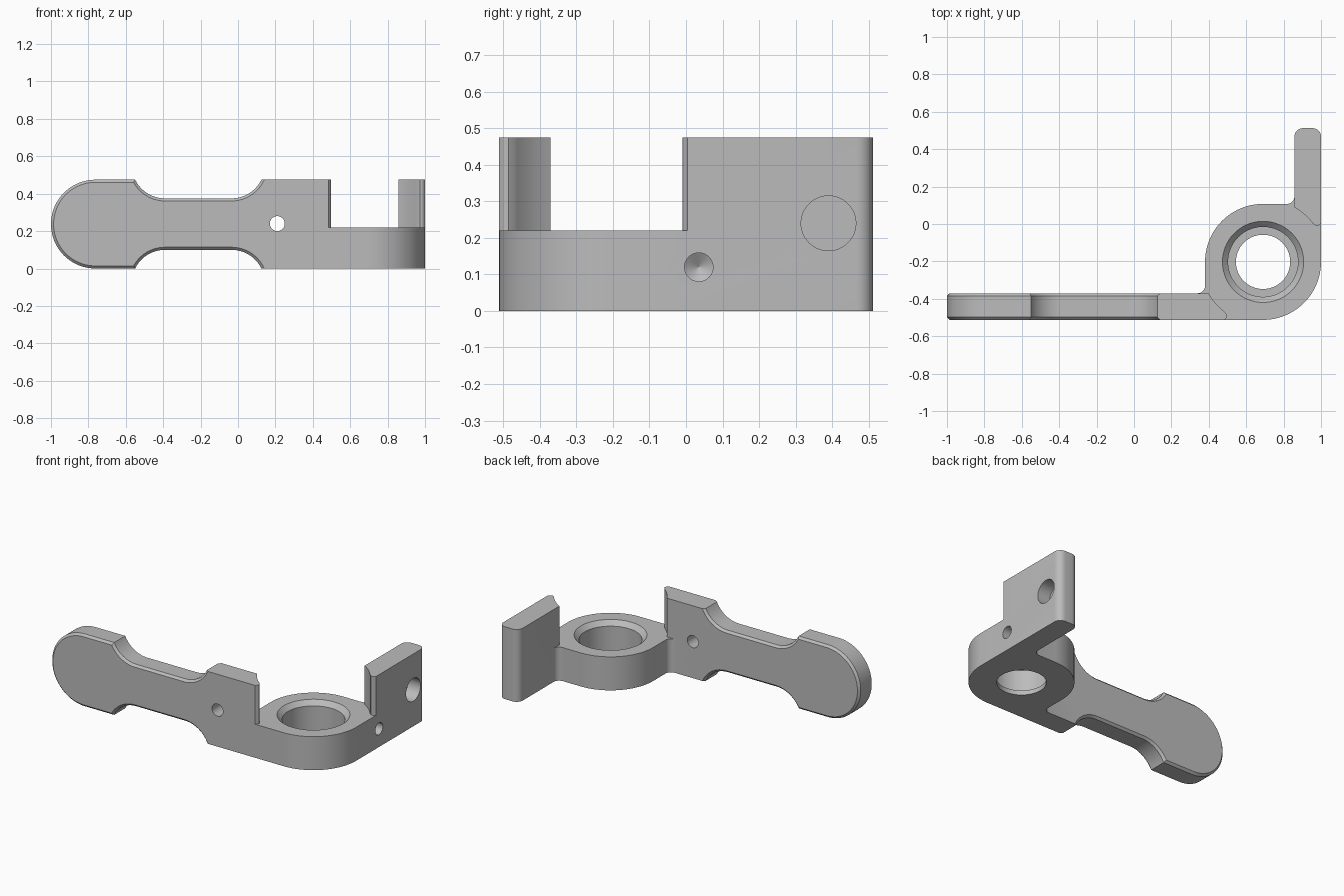
import bpy, bmesh
from math import sin, cos, radians, pi
from mathutils import Matrix, Vector

if "Cube" in bpy.data.objects:
    bpy.data.objects.remove(bpy.data.objects["Cube"])

CX, CY = 0.69, -0.2025      # bore centre
R = 0.31                    # outer radius around the bore
T = 0.168                   # inner face offset of arm and wall from the bore centre
H, PLATE = 0.475, 0.22      # full height, ring plate height
F = 0.04                    # inner fillet radius


def arc(cx, cy, r, a, b, n=12):
    return [(cx + r * cos(radians(a + (b - a) * i / n)),
             cy + r * sin(radians(a + (b - a) * i / n))) for i in range(n + 1)]


def make(name, bm):
    bmesh.ops.remove_doubles(bm, verts=bm.verts, dist=1e-5)
    bmesh.ops.recalc_face_normals(bm, faces=bm.faces)
    mesh = bpy.data.meshes.new(name)
    bm.to_mesh(mesh)
    bm.free()
    ob = bpy.data.objects.new(name, mesh)
    bpy.context.collection.objects.link(ob)
    return ob


def prism(name, points, place, depth):
    """Extrude a 2D outline; place() lifts each 2D point to 3D."""
    bm = bmesh.new()
    face = bm.faces.new([bm.verts.new(place(p)) for p in points])
    ext = bmesh.ops.extrude_face_region(bm, geom=[face])
    moved = [v for v in ext["geom"] if isinstance(v, bmesh.types.BMVert)]
    bmesh.ops.translate(bm, verts=moved, vec=depth)
    return make(name, bm)


def lathe(name, profile, location, rotation=Matrix(), n=64):
    """Closed turned solid from (radius, height) pairs."""
    bm = bmesh.new()
    rings = [[bm.verts.new((r * cos(2 * pi * i / n), r * sin(2 * pi * i / n), h))
              for i in range(n)] for r, h in profile]
    for lo, hi in zip(rings, rings[1:]):
        for i in range(n):
            j = (i + 1) % n
            bm.faces.new((lo[i], lo[j], hi[j], hi[i]))
    bm.faces.new(rings[0])
    bm.faces.new(rings[-1])
    bm.transform(Matrix.Translation(location) @ rotation)
    return make(name, bm)


def combine(ob, tool, operation="DIFFERENCE"):
    mod = ob.modifiers.new("cut", "BOOLEAN")
    mod.operation, mod.solver, mod.object = operation, "EXACT", tool
    bpy.ops.object.select_all(action="DESELECT")
    bpy.context.view_layer.objects.active = ob
    ob.select_set(True)
    bpy.ops.object.modifier_apply(modifier=mod.name)
    bpy.data.objects.remove(tool)


# Plan outline: arm strip, ring, corner wall (relative to the bore)
outline = [(-1.9, -T)]
outline += arc(-R - F, -T - 0 + F, F, 270, 360, 8)
outline += arc(0, 0, R, 180, 90, 24)
outline += arc(T - F, R + F, F, 270, 360, 8)
outline += arc(T + 0.045, 0.67, 0.045, 180, 90, 8)
outline += arc(R - 0.045, 0.67, 0.045, 90, 0, 8)
outline += arc(0, 0, R, 0, -90, 24)
outline += [(-1.9, -R)]
body = prism("bracket_body", outline, lambda p: (p[0] + CX, p[1] + CY, -0.1), (0, 0, 0.7))

# Side outline: round paddle end, waisted neck, full-height block
upper = arc(-0.7625, H / 2, H / 2, 180, 90, 20)
upper += arc(-0.39, 0.553, 0.178, 206, 270)
upper += arc(-0.035, 0.553, 0.178, 270, 334)
upper += [(1.2, H)]
side = upper + [(x, H - z) for x, z in reversed(upper[1:])]
combine(body, prism("side_tool", side, lambda p: (p[0], -0.8, p[1]), (0, 1.6, 0)), "INTERSECT")

# Chamfer the paddle and neck rims
bm = bmesh.new()
bm.from_mesh(body.data)
bmesh.ops.remove_doubles(bm, verts=bm.verts, dist=1e-5)
rim = [e for e in bm.edges
       if all(v.co.x < 0.135 for v in e.verts)
       and abs(e.verts[0].co.y - e.verts[1].co.y) < 1e-4
       and len(e.link_faces) == 2 and e.calc_face_angle() > 0.5]
bmesh.ops.bevel(bm, geom=rim, offset=0.014, segments=1, affect="EDGES", clamp_overlap=False)
bm.to_mesh(body.data)
bm.free()

# Clear the space above the ring, leaving curved tips on arm and wall
half = [(-0.39, -T)] + arc(0, 0, 0.3365, 210, 232.5, 10)
half += [(-0.193, -0.283), (-0.195, -0.297), (-0.206, -R), (-0.206, -0.4)]
half[1] = (-0.2915, -T)
gap = half + [(0.4, -0.4)] + [(-y, -x) for x, y in reversed(half)] + [(-0.39, 0.39)]
combine(body, prism("gap_tool", gap, lambda p: (p[0] + CX, p[1] + CY, PLATE), (0, 0, 0.5)))

# Stepped bore with chamfered mouth
combine(body, lathe("bore_tool", [(0.145, -0.1), (0.145, 0.03), (0.187, 0.03), (0.187, 0.19),
                                  (0.227, 0.23)], (CX, CY, 0), n=96))

# Arm through hole, blind wall hole, drilled hole with conical bottom
inward = Matrix.Rotation(-pi / 2, 4, "Y")
combine(body, lathe("arm_hole_tool", [(0.04, 0), (0.04, 0.4)], (0.21, -0.25, 0.24),
                    Matrix.Rotation(pi / 2, 4, "X"), 40))
combine(body, lathe("wall_hole_tool", [(0.075, 0), (0.075, 0.14)], (1.05, 0.39, 0.24), inward))
combine(body, lathe("drill_tool", [(0.039, 0), (0.039, 0.13), (0.0005, 0.155)],
                    (1.05, 0.035, 0.12), inward, 40))

# Finish: one grey material, smooth rounds with sharp edges
grey = bpy.data.materials.new("plain_grey")
grey.use_nodes = True
colour = (0.5, 0.5, 0.5, 1)
grey.diffuse_color = colour
grey.node_tree.nodes["Principled BSDF"].inputs["Base Color"].default_value = colour
body.data.materials.clear()
body.data.materials.append(grey)
bpy.ops.object.select_all(action="DESELECT")
bpy.context.view_layer.objects.active = body
body.select_set(True)
bpy.ops.object.shade_smooth_by_angle(angle=radians(25))
